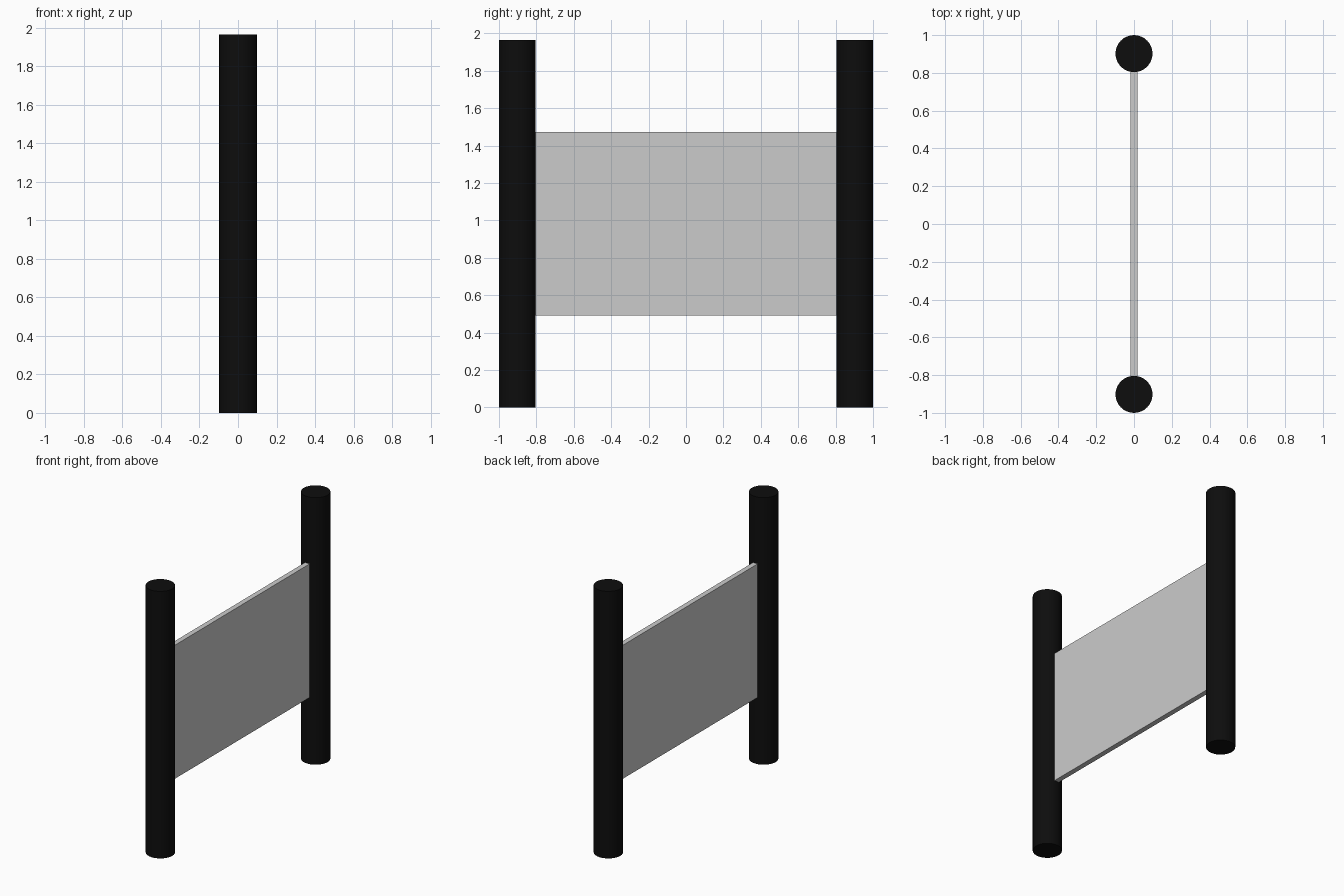
import bpy

if "Cube" in bpy.data.objects:
    bpy.data.objects.remove(bpy.data.objects["Cube"])

RADIUS, HEIGHT, POST_Y = 0.098, 1.963, 0.902

black = bpy.data.materials.new("black")
black.diffuse_color = (0.004, 0.004, 0.004, 1)
black.use_nodes = True
black.node_tree.nodes["Principled BSDF"].inputs["Base Color"].default_value = black.diffuse_color


def post(name, y):
    bpy.ops.mesh.primitive_cylinder_add(vertices=32, radius=RADIUS, depth=HEIGHT,
                                        location=(0, y, HEIGHT / 2))
    ob = bpy.context.object
    ob.name = name
    ob.data.materials.append(black)
    bpy.ops.object.shade_smooth_by_angle()


# Two upright round posts
post("front_post", -POST_Y)
post("back_post", POST_Y)

# Thin board between the posts, its ends meeting the post surfaces
bpy.ops.mesh.primitive_cube_add(size=1, location=(0, 0, 0.982))
panel = bpy.context.object
panel.name = "panel"
panel.scale = (0.038, 2 * 0.806, 0.982)
bpy.ops.object.transform_apply(location=False, rotation=False, scale=True)
